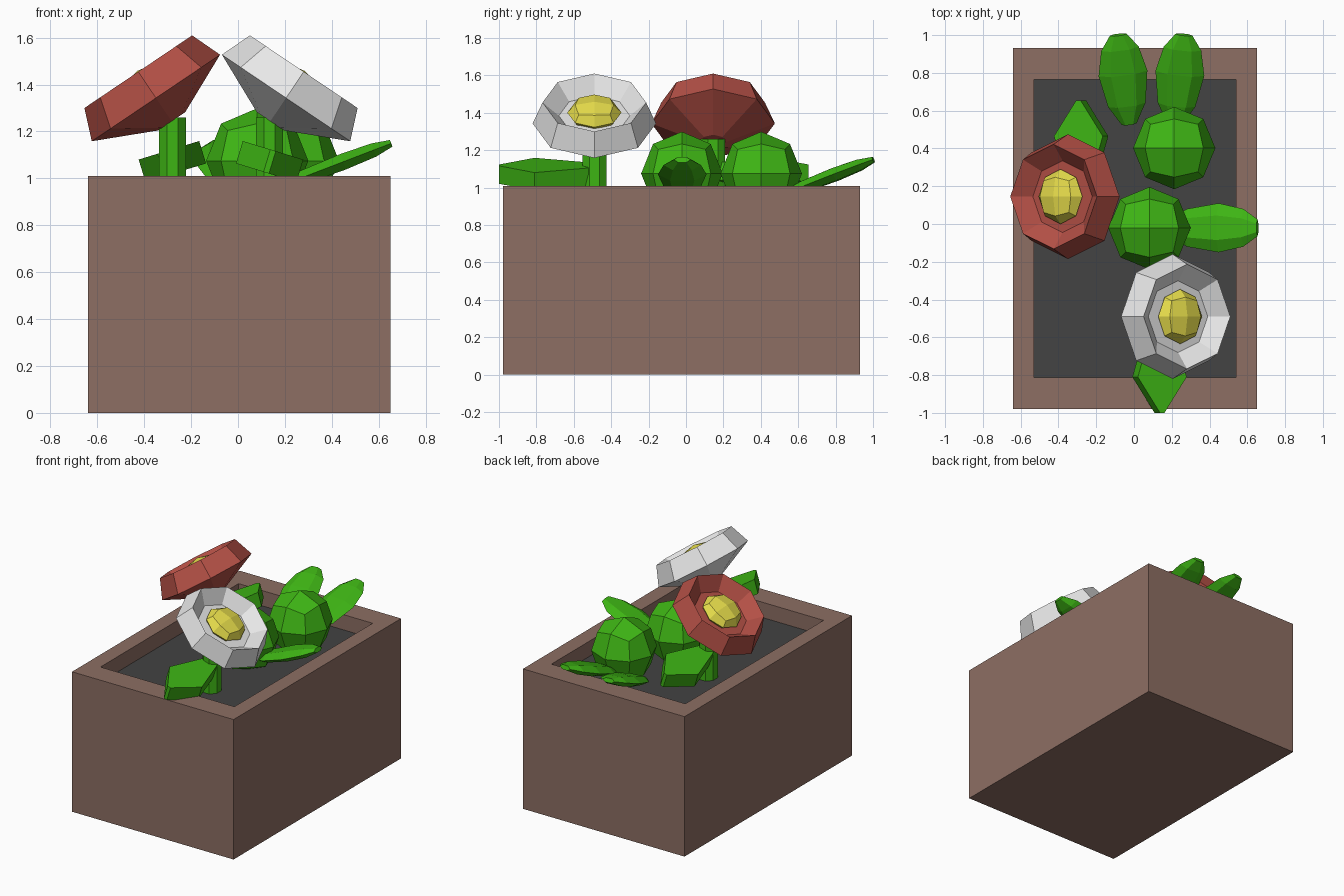
import bpy, bmesh
from math import cos, sin, pi, radians
from mathutils import Matrix, Vector

if "Cube" in bpy.data.objects:
    bpy.data.objects.remove(bpy.data.objects["Cube"], do_unlink=True)


def material(name, color):
    m = bpy.data.materials.new(name)
    m.use_nodes = True
    m.diffuse_color = (*color, 1)
    m.node_tree.nodes["Principled BSDF"].inputs["Base Color"].default_value = (*color, 1)
    return m


BROWN = material("brown_wood", (.266, .156, .125))
SOIL = material("dark_soil", (.056, .056, .056))
GREEN = material("leaf_green", (.048, .46, .007))
RED = material("petal_red", (.456, .08, .061))
WHITE = material("petal_white", (.8, .8, .8))
YELLOW = material("pollen_yellow", (.79, .716, .07))


def finish(name, bm, mat, matrix):
    bmesh.ops.recalc_face_normals(bm, faces=bm.faces)
    bm.transform(matrix)
    me = bpy.data.meshes.new(name)
    bm.to_mesh(me)
    bm.free()
    me.materials.append(mat)
    bpy.context.collection.objects.link(bpy.data.objects.new(name, me))


def loft(name, rings, mat, matrix=Matrix()):
    """Skin equal-sized rings of points and cap both ends."""
    bm = bmesh.new()
    rows = [[bm.verts.new(p) for p in ring] for ring in rings]
    n = len(rows[0])
    for a, b in zip(rows, rows[1:]):
        for i in range(n):
            j = (i + 1) % n
            bm.faces.new((a[i], a[j], b[j], b[i]))
    bm.faces.new(rows[0])
    bm.faces.new(rows[-1])
    finish(name, bm, mat, matrix)


def rect(hx, hy, z):
    return [(-hx, -hy, z), (hx, -hy, z), (hx, hy, z), (-hx, hy, z)]


def octagon(rx, ry, z, turn=0.0):
    return [(rx * cos(turn + i * pi / 4), ry * sin(turn + i * pi / 4), z) for i in range(8)]


def quad_ball(name, size, mat, matrix):
    """Rounded cube with two by two faces per side."""
    bm = bmesh.new()
    bmesh.ops.create_cube(bm, size=2)
    bmesh.ops.subdivide_edges(bm, edges=bm.edges, cuts=1, use_grid_fill=True)
    for v in bm.verts:
        v.co = v.co.normalized() * Vector(size)
    finish(name, bm, mat, matrix)


# Planter box with a recessed top, and the soil inside
base = Matrix.Translation((.005, -.024, 0))
loft("planter_box", [rect(.645, .955, 0), rect(.645, .955, 1.01),
                     rect(.535, .788, 1.01), rect(.535, .788, .89)], BROWN, base)
loft("soil", [rect(.535, .788, .89), rect(.535, .788, .9)], SOIL, base)


# Flowers: stem, petal cup, centre and one chunky stem leaf
def flower(name, x, y, turn, petal):
    m = Matrix.Translation((x, y, 0)) @ Matrix.Rotation(turn, 4, "Z")
    loft(name + "_stem", [octagon(.062, .07, z, pi / 8) for z in (.89, 1.26)], GREEN, m)
    head = m @ Matrix.Translation((.07, 0, 1.343)) @ Matrix.Rotation(radians(34), 4, "Y")
    profile = ((.07, -.12), (.33, 0), (.277, .135), (.19, .05))
    loft(name + "_petals", [octagon(r, r, z) for r, z in profile], petal, head)
    quad_ball(name + "_centre", (.14, .145, .07), YELLOW,
              head @ Matrix.Translation((0, 0, .07)))
    leaf = m @ Matrix.Translation((0, 0, 1.072)) @ Matrix.Rotation(radians(17), 4, "Y")
    rings = [[(-w, -t, -.05), (w, -t, -.05), (w, -t, .05), (-w, -t, .05)]
             for t, w in ((.03, .05), (.32, .135), (.51, .012))]
    loft(name + "_stem_leaf", rings, GREEN, leaf)


flower("white_flower", .135, -.49, 0, WHITE)
flower("red_flower", -.28, .145, pi, RED)

# Round bushes
for name, x, y in (("front_bush", .082, -.022), ("back_bush", .213, .402)):
    quad_ball(name, (.218, .218, .224), GREEN, Matrix.Translation((x, y, 1.075)))


# Thin leaves rising out of the soil
def ground_leaf(name, x, y, yaw):
    m = (Matrix.Translation((x, y, 1.06)) @ Matrix.Rotation(radians(yaw), 4, "Z")
         @ Matrix.Rotation(radians(-21), 4, "Y"))
    rings = [[(t, -w, 0), (t, -w / 2, h), (t, w / 2, h), (t, w, 0),
              (t, w / 2, -h), (t, -w / 2, -h)]
             for t, w, h in ((-.26, .04, .015), (-.15, .1, .03), (.03, .13, .035),
                             (.17, .1, .03), (.25, .045, .015))]
    loft(name, rings, GREEN, m)


ground_leaf("back_leaf_right", -.055, .77, 97)
ground_leaf("back_leaf_left", .24, .77, 84)
ground_leaf("side_leaf", .42, -.02, 0)
